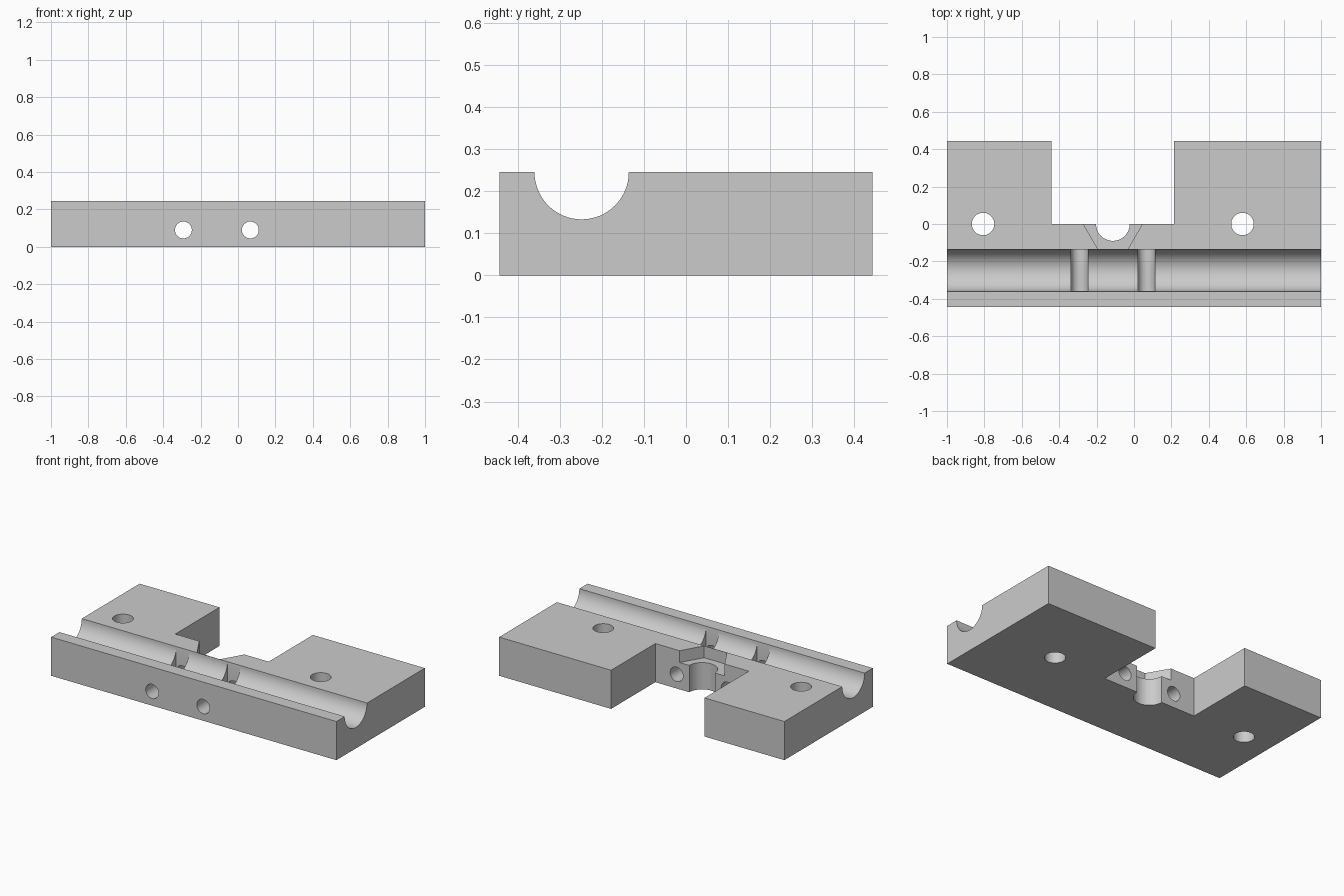
import bpy
import bmesh
import math

if "Cube" in bpy.data.objects:
    bpy.data.objects.remove(bpy.data.objects["Cube"], do_unlink=True)

grey = bpy.data.materials.new("plain grey")
grey.use_nodes = True
COLOUR = (0.6, 0.6, 0.6, 1.0)
grey.diffuse_color = COLOUR
grey.node_tree.nodes["Principled BSDF"].inputs["Base Color"].default_value = COLOUR

HEIGHT, HALF_DEPTH = 0.245, 0.443
GROOVE_Y, GROOVE_R = -0.248, 0.112
BOLT_Z, BOLT_R = 0.09, 0.045
BOLTS_X = (-0.292, 0.066)
MID_X = sum(BOLTS_X) / 2


def prism(name, outline, z0, z1):
    """Solid made by raising a flat outline from z0 to z1."""
    bm = bmesh.new()
    base = bm.faces.new([bm.verts.new((x, y, z0)) for x, y in outline])
    raised = bmesh.ops.extrude_face_region(bm, geom=[base])["geom"]
    top = [v for v in raised if isinstance(v, bmesh.types.BMVert)]
    bmesh.ops.translate(bm, verts=top, vec=(0, 0, z1 - z0))
    bmesh.ops.recalc_face_normals(bm, faces=bm.faces)
    mesh = bpy.data.meshes.new(name)
    bm.to_mesh(mesh)
    bm.free()
    obj = bpy.data.objects.new(name, mesh)
    bpy.context.collection.objects.link(obj)
    mesh.materials.append(grey)
    return obj


def box(name, x0, x1, y0, y1, z0, z1):
    return prism(name, [(x0, y0), (x1, y0), (x1, y1), (x0, y1)], z0, z1)


def rod(name, radius, length, location, rotation=(0, 0, 0)):
    bpy.ops.mesh.primitive_cylinder_add(vertices=64, radius=radius, depth=length,
                                        location=location, rotation=rotation)
    obj = bpy.context.object
    obj.name = name
    obj.data.materials.append(grey)
    return obj


# Body: plate with a notch in the back edge
L, R = -0.44, 0.215
body = prism("clamp_block", [(-1, -HALF_DEPTH), (1, -HALF_DEPTH), (1, HALF_DEPTH),
                             (R, HALF_DEPTH), (R, 0), (L, 0),
                             (L, HALF_DEPTH), (-1, HALF_DEPTH)], 0, HEIGHT)

# Long half-round groove and half-round recess in the notch wall
cutters = [
    rod("groove_cutter", GROOVE_R, 3, (0, GROOVE_Y, HEIGHT), (0, math.pi / 2, 0)),
    rod("recess_cutter", 0.09, 1, (MID_X, 0, 0)),
]

# Vertical mounting holes
for x in (-0.807, 0.58):
    cutters.append(rod("mount_hole_cutter", 0.06, 1, (x, 0, 0)))

# Horizontal bolt holes, opened upward where they pass under the groove
reach = GROOVE_R - 0.001
for x in BOLTS_X:
    cutters.append(rod("bolt_hole_cutter", BOLT_R, 2, (x, 0, BOLT_Z), (math.pi / 2, 0, 0)))
    cutters.append(box("bolt_slot_cutter", x - BOLT_R, x + BOLT_R,
                       GROOVE_Y - reach, GROOVE_Y + reach, BOLT_Z, 0.4))

# Shallow tapered pocket above the recess
wide, narrow, back = 0.158, 0.08, -0.134
slope = (wide - narrow) / -back
out = 0.05
wide += slope * out
cutters.append(prism("pocket_cutter", [(MID_X - wide, out), (MID_X - narrow, back),
                                       (MID_X + narrow, back), (MID_X + wide, out)],
                     0.17, 0.4))

# Cut the body
for cutter in cutters:
    cutter.hide_render = True
    mod = body.modifiers.new(cutter.name, "BOOLEAN")
    mod.operation = "DIFFERENCE"
    mod.solver = "EXACT"
    mod.object = cutter
bpy.ops.object.select_all(action="DESELECT")
body.select_set(True)
bpy.context.view_layer.objects.active = body
for mod in list(body.modifiers):
    bpy.ops.object.modifier_apply(modifier=mod.name)
for cutter in cutters:
    bpy.data.objects.remove(cutter, do_unlink=True)

bpy.ops.object.shade_smooth_by_angle(angle=math.radians(30))
